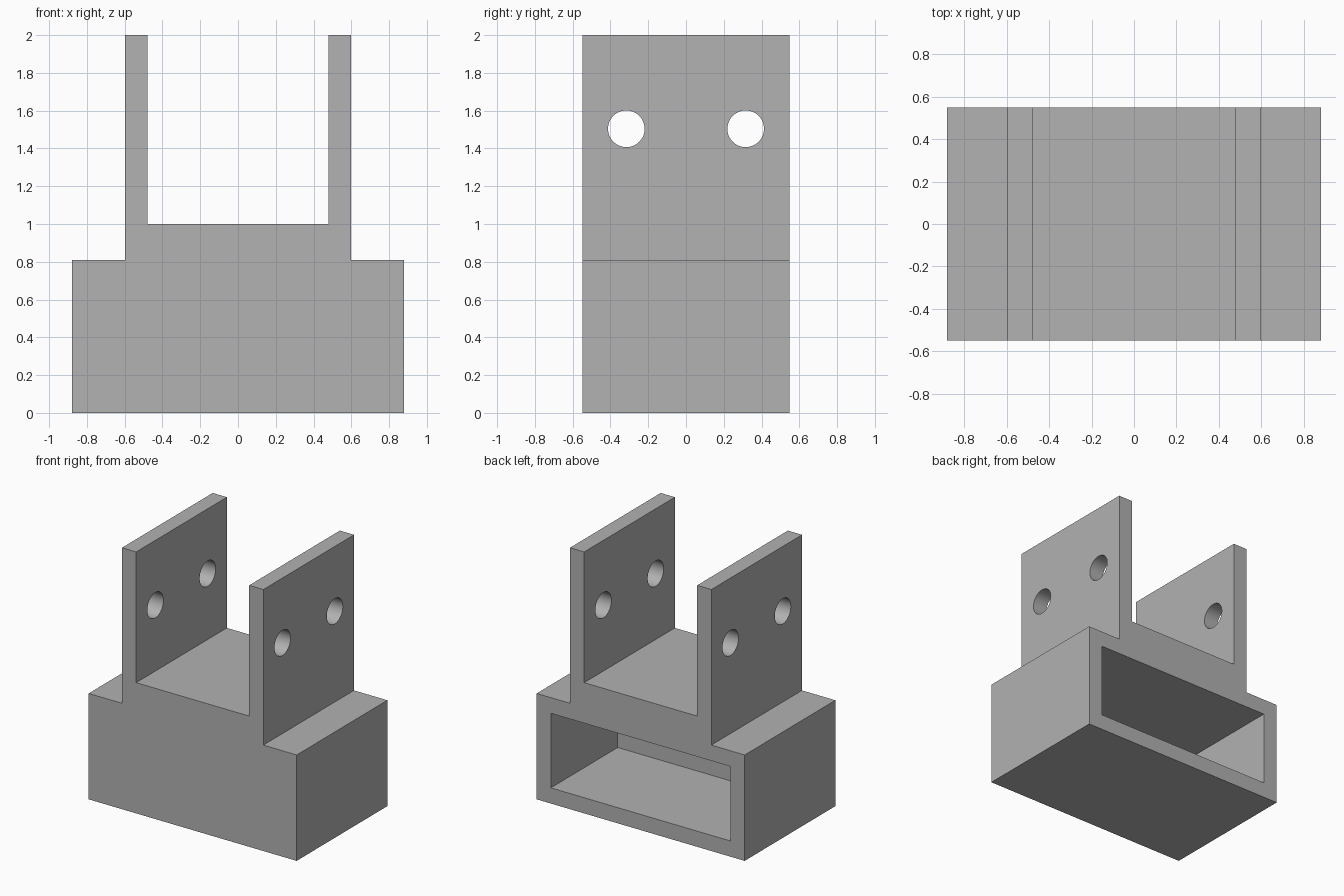
import bpy
import bmesh
import math
from mathutils import Matrix, Vector

default = bpy.data.objects.get("Cube")
if default:
    bpy.data.objects.remove(default, do_unlink=True)

HALF_DEPTH = 0.548
BASE_X, SHOULDER_Z = 0.88, 0.81
CHEEK_OUT, CHEEK_IN = 0.598, 0.478
SADDLE_Z, TOP_Z = 1.0, 2.0
WALL = 0.12
POCKET_FRONT, POCKET_TOP = -0.26, 0.69
HOLE_Y, HOLE_Z, HOLE_R = 0.316, 1.504, 0.097

grey = bpy.data.materials.new("plain grey")
grey.use_nodes = True
colour = (0.445, 0.445, 0.445, 1)
grey.diffuse_color = colour
grey.node_tree.nodes["Principled BSDF"].inputs["Base Color"].default_value = colour


def make_object(name, bm):
    bmesh.ops.recalc_face_normals(bm, faces=bm.faces[:])
    mesh = bpy.data.meshes.new(name)
    bm.to_mesh(mesh)
    bm.free()
    mesh.materials.append(grey)
    obj = bpy.data.objects.new(name, mesh)
    bpy.context.collection.objects.link(obj)
    return obj


def cut(target, cutter):
    cutter.hide_render = True
    mod = target.modifiers.new("cut", 'BOOLEAN')
    mod.operation = 'DIFFERENCE'
    mod.solver = 'EXACT'
    mod.object = cutter
    bpy.context.view_layer.objects.active = target
    bpy.ops.object.modifier_apply(modifier=mod.name)
    bpy.data.objects.remove(cutter, do_unlink=True)


# Bracket body: mirrored stepped profile extruded from front to back
half = [(BASE_X, 0), (BASE_X, SHOULDER_Z), (CHEEK_OUT, SHOULDER_Z),
        (CHEEK_OUT, TOP_Z), (CHEEK_IN, TOP_Z), (CHEEK_IN, SADDLE_Z)]
outline = half + [(-x, z) for x, z in reversed(half)]
bm = bmesh.new()
face = bm.faces.new([bm.verts.new((x, -HALF_DEPTH, z)) for x, z in outline])
extruded = bmesh.ops.extrude_face_region(bm, geom=[face])
moved = [v for v in extruded["geom"] if isinstance(v, bmesh.types.BMVert)]
bmesh.ops.translate(bm, verts=moved, vec=(0, 2 * HALF_DEPTH, 0))
bracket = make_object("clevis_bracket", bm)

# Rectangular pocket, open at the back
low = Vector((-BASE_X + WALL, POCKET_FRONT, WALL))
high = Vector((BASE_X - WALL, HALF_DEPTH + 0.2, POCKET_TOP))
bm = bmesh.new()
bmesh.ops.create_cube(bm, size=1, matrix=Matrix.Translation((low + high) / 2)
                      @ Matrix.Diagonal((*(high - low), 1)))
cut(bracket, make_object("pocket_cutter", bm))

# Two pin holes through both upright cheeks
for side in (-1, 1):
    bm = bmesh.new()
    bmesh.ops.create_cone(
        bm, cap_ends=True, segments=48, radius1=HOLE_R, radius2=HOLE_R, depth=2,
        matrix=Matrix.Translation((0, side * HOLE_Y, HOLE_Z))
        @ Matrix.Rotation(math.pi / 2, 4, 'Y'))
    cut(bracket, make_object("pin_hole_cutter", bm))

# Smooth hole walls with crisp edges elsewhere
bpy.ops.object.select_all(action='DESELECT')
bracket.select_set(True)
bpy.context.view_layer.objects.active = bracket
bpy.ops.object.shade_smooth_by_angle(angle=math.radians(30))
